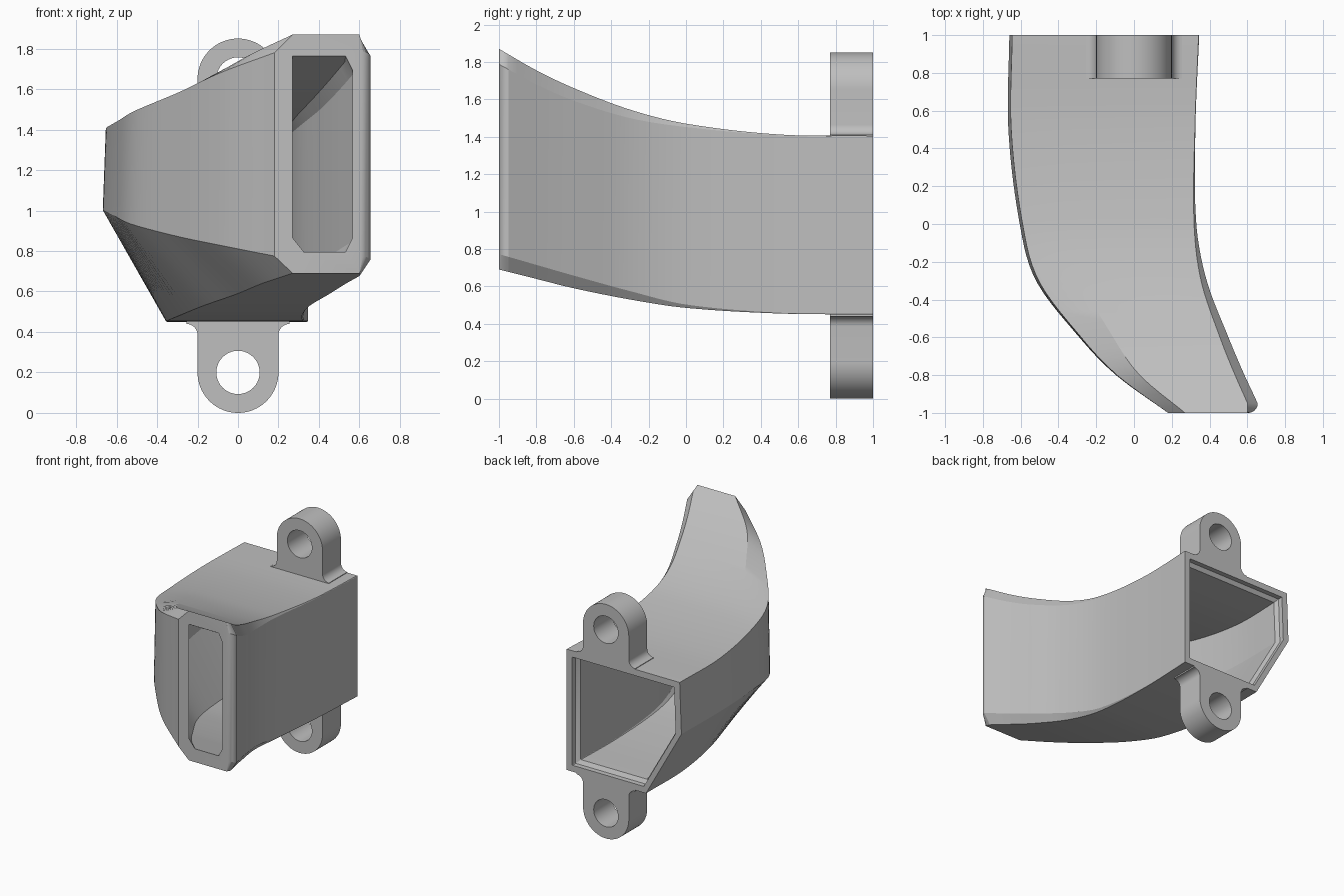
import bpy
import bmesh
from math import sin, cos, pi, sqrt, radians

cube = bpy.data.objects.get("Cube")
if cube:
    bpy.data.objects.remove(cube)

grey = bpy.data.materials.new("plain_grey")
grey.use_nodes = True
colour = (0.52, 0.52, 0.52, 1)
grey.diffuse_color = colour
grey.node_tree.nodes["Principled BSDF"].inputs["Base Color"].default_value = colour

# Duct stations from back to front:
# y, left, right, top, bottom, left shoulder z, shoulder width, right chamfer,
# lower left corner x, left crease z
STATIONS = [
    (1.0, -.645, .345, 1.405, .45, 1.405, .3, .003, -.35, 1.0),
    (.5, -.65, .325, 1.412, .455, 1.41, .28, .003, -.35, 1.0),
    (0, -.59, .33, 1.47, .485, 1.445, .25, .012, -.28, .97),
    (-.3, -.505, .385, 1.545, .53, 1.495, .23, .03, -.17, .93),
    (-.6, -.28, .50, 1.66, .59, 1.59, .17, .045, 0, .87),
    (-.8, -.09, .585, 1.755, .64, 1.68, .12, .05, .12, .83),
    (-1.0, .18, .68, 1.87, .69, 1.78, .09, .055, .27, .775),
]
FRONT_ROUND = 0.05
MAX_RIGHT = 0.655


def slope(i, k):
    a, b = STATIONS[max(i - 1, 0)], STATIONS[min(i + 1, len(STATIONS) - 1)]
    return (b[k] - a[k]) / (b[0] - a[0])


def sample(y):
    """Smooth Hermite interpolation of the station values at depth y."""
    i = 0
    while i < len(STATIONS) - 2 and y < STATIONS[i + 1][0]:
        i += 1
    a, b = STATIONS[i], STATIONS[i + 1]
    h = b[0] - a[0]
    t = (y - a[0]) / h
    s = t * t * (3 - 2 * t)
    return [a[k] + (b[k] - a[k]) * s
            + h * t * (1 - t) * ((1 - t) * slope(i, k) - t * slope(i + 1, k))
            for k in range(1, len(a))]


def section(y, inner=False):
    """Eight-sided cross-section of the duct."""
    left, right, top, low, shoulder, width, cut, corner, crease = sample(y)
    right = min(right, MAX_RIGHT)
    edge = right - cut
    if inner:
        shoulder, width = top, 0.02
    else:
        u = max(0, FRONT_ROUND - 1 - y) / FRONT_ROUND
        right -= FRONT_ROUND * (1 - sqrt(max(0, 1 - u * u)))
    return [(left, shoulder), (left + width, top), (edge, top),
            (right, top - 1.5 * cut), (right, low + 1.5 * cut), (edge, low),
            (corner, low), (left - .015 * (1 - y * y if y < 0 else 1), crease)]


def inset(points, side, cap):
    """Shrink a section inside its bounds by the wall thickness."""
    result = []
    for axis, d in ((0, side), (1, cap)):
        vals = [p[axis] for p in points]
        lo, hi = min(vals), max(vals)
        k = (hi - lo - 2 * d) / (hi - lo)
        result.append([lo + d + (v - lo) * k for v in vals])
    return list(zip(*result))


def finish(obj, angle):
    obj.data.materials.clear()
    obj.data.materials.append(grey)
    bpy.ops.object.select_all(action='DESELECT')
    obj.select_set(True)
    bpy.context.view_layer.objects.active = obj
    bpy.ops.object.shade_smooth_by_angle(angle=radians(angle))


# Curved hollow duct: outer skin, front rim, inner skin, back lip
STEPS = 40
depths = [1 - 1.95 * i / STEPS for i in range(STEPS + 1)]
rounded = [-1 + FRONT_ROUND * (1 - sin(i * pi / 12)) for i in range(1, 7)]
rings = [(y, section(y)) for y in depths + rounded]
for y in reversed([d for d in depths if d < .93] + [-1]):
    t = (1 - y) / 2
    rings.append((y, inset(section(y, True), .08 + .01 * t, .08 + .025 * t)))
for y, wall in ((.94, .08), (.96, .05), (1, .05)):
    rings.append((y, inset(section(y, True), wall, wall)))

bm = bmesh.new()
loops = [[bm.verts.new((x, y, z)) for x, z in pts] for y, pts in rings]
for a, b in zip(loops, loops[1:] + loops[:1]):
    for i in range(len(a)):
        j = (i + 1) % len(a)
        bm.faces.new((a[i], a[j], b[j], b[i]))
bmesh.ops.recalc_face_normals(bm, faces=bm.faces)
mesh = bpy.data.meshes.new("curved_duct")
bm.to_mesh(mesh)
bm.free()
duct = bpy.data.objects.new("curved_duct", mesh)
bpy.context.collection.objects.link(duct)
finish(duct, 22)


def arc(cx, cy, r, start, end, n):
    return [(cx + r * cos(start + (end - start) * i / n),
             cy + r * sin(start + (end - start) * i / n)) for i in range(n + 1)]


def mounting_tab(name, z, up):
    """Rounded lug with a bolt hole and filleted foot."""
    r, f, foot = .2, .055, -.24
    outline = arc(0, 0, r, 0, pi, 32)
    outline += arc(-r - f, foot + f, f, 0, -pi / 2, 8)
    outline += [(-r - f, foot - .025), (r + f, foot - .025)]
    outline += arc(r + f, foot + f, f, -pi / 2, -pi, 8)
    hole = arc(0, 0, .107, 0, 2 * pi, 40)[:-1]
    curve = bpy.data.curves.new(name, 'CURVE')
    curve.dimensions = '2D'
    curve.fill_mode = 'BOTH'
    curve.extrude = .115
    for pts in (outline, hole):
        spline = curve.splines.new('POLY')
        spline.points.add(len(pts) - 1)
        for p, (x, h) in zip(spline.points, pts):
            p.co = (x, h * up, 0, 1)
        spline.use_cyclic_u = True
    tab = bpy.data.objects.new(name, curve)
    bpy.context.collection.objects.link(tab)
    tab.location = (0, .885, z)
    tab.rotation_euler.x = pi / 2
    bpy.ops.object.select_all(action='DESELECT')
    tab.select_set(True)
    bpy.context.view_layer.objects.active = tab
    bpy.ops.object.convert(target='MESH')
    tab = bpy.context.view_layer.objects.active
    bm = bmesh.new()
    bm.from_mesh(tab.data)
    bmesh.ops.remove_doubles(bm, verts=bm.verts, dist=.0005)
    bmesh.ops.recalc_face_normals(bm, faces=bm.faces)
    bm.to_mesh(tab.data)
    bm.free()
    finish(tab, 30)


mounting_tab("upper_mounting_tab", 1.65, 1)
mounting_tab("lower_mounting_tab", .2, -1)
